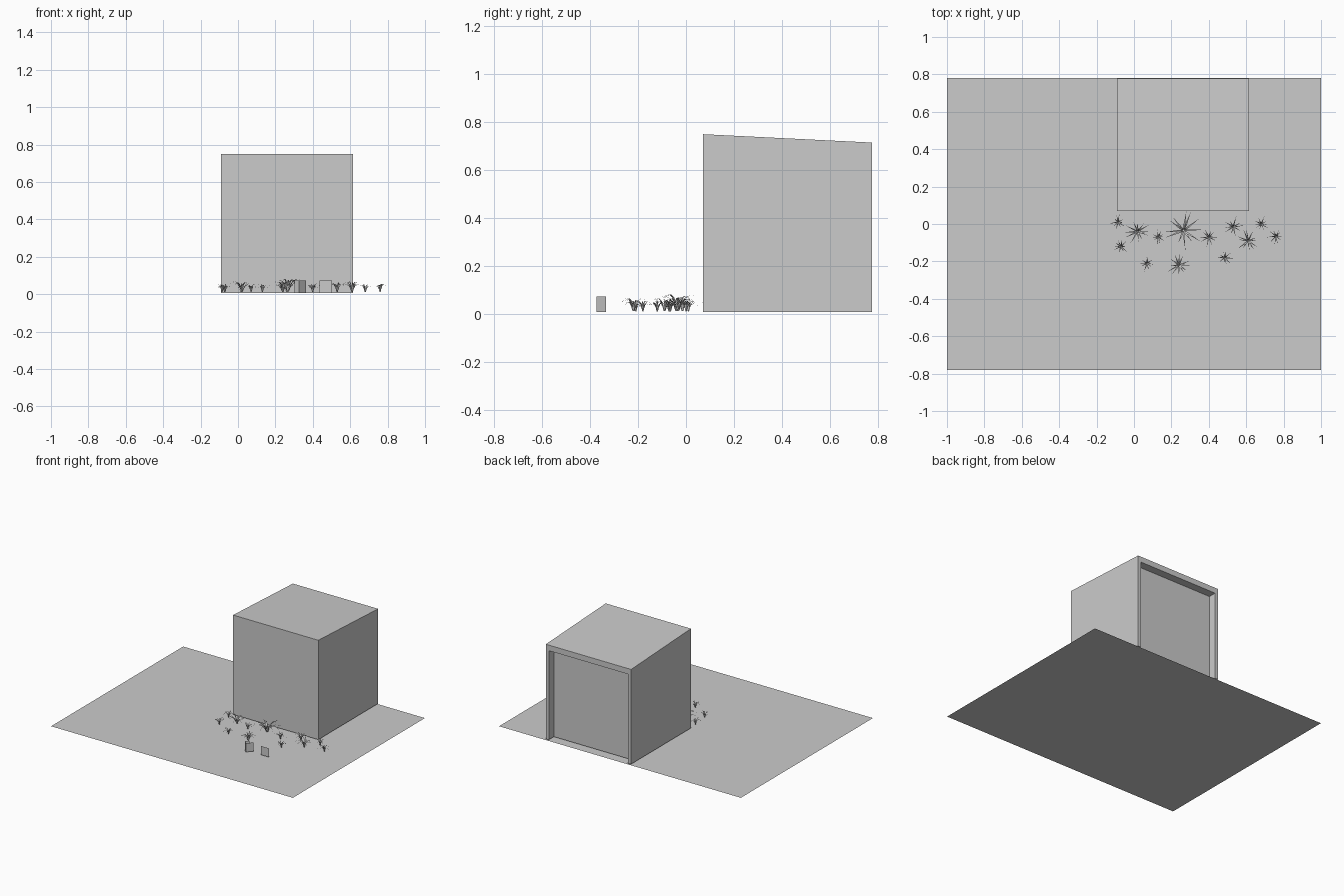
import bpy, bmesh, math, random
from mathutils import Vector

if "Cube" in bpy.data.objects:
    bpy.data.objects.remove(bpy.data.objects["Cube"], do_unlink=True)
random.seed(4)

grey = bpy.data.materials.new("plain grey")
grey.use_nodes = True
grey.diffuse_color = (0.6, 0.6, 0.6, 1)
grey.node_tree.nodes["Principled BSDF"].inputs["Base Color"].default_value = (0.6, 0.6, 0.6, 1)

BASE = 0.007                      # everything stands just above the ground sheet
X0, X1, Y0, Y1 = -0.09, 0.615, 0.07, 0.777


def finish(name, bm):
    mesh = bpy.data.meshes.new(name)
    bm.to_mesh(mesh)
    bm.free()
    mesh.materials.append(grey)
    obj = bpy.data.objects.new(name, mesh)
    bpy.context.collection.objects.link(obj)
    return obj


def prism(name, profile, x0, x1):
    """Extrude a (y, z) profile along x."""
    bm = bmesh.new()
    face = bm.faces.new([bm.verts.new((x0, y, z)) for y, z in profile])
    ext = bmesh.ops.extrude_face_region(bm, geom=[face])
    moved = [g for g in ext["geom"] if isinstance(g, bmesh.types.BMVert)]
    bmesh.ops.translate(bm, verts=moved, vec=(x1 - x0, 0, 0))
    bmesh.ops.recalc_face_normals(bm, faces=bm.faces)
    return finish(name, bm)


def upright_panel(name, a, b, height=0.066):
    """Thin upright sheet between two ground points."""
    bm = bmesh.new()
    bm.faces.new([bm.verts.new((p[0], p[1], z)) for p, z in
                  ((a, BASE), (b, BASE), (b, BASE + height), (a, BASE + height))])
    return finish(name, bm)


# ground sheet
bm = bmesh.new()
bmesh.ops.create_grid(bm, x_segments=1, y_segments=1, size=1)
bmesh.ops.scale(bm, verts=bm.verts, vec=(1, 0.78, 1))
finish("ground", bm)

# building with sloping roof and a recessed opening at the back
building = prism("building", [(Y0, BASE), (Y1, BASE), (Y1, 0.715), (Y0, 0.75)], X0, X1)
cutter = prism("recess_cutter", [(Y1 - 0.06, -0.1), (Y1 + 0.1, -0.1),
                                 (Y1 + 0.1, 0.673), (Y1 - 0.06, 0.673)], X0 + 0.024, X1 - 0.024)
cutter.hide_render = True
cut = building.modifiers.new("recess", "BOOLEAN")
cut.operation, cut.solver, cut.object = "DIFFERENCE", "EXACT", cutter
bpy.context.view_layer.objects.active = building
bpy.ops.object.modifier_apply(modifier=cut.name)
bpy.data.objects.remove(cutter, do_unlink=True)

# small upright panels: a folded one and a flat one
upright_panel("folded_panel_left", (0.326, -0.374), (0.363, -0.335))
upright_panel("folded_panel_right", (0.302, -0.35), (0.326, -0.374))
upright_panel("folded_panel_back", (0.302, -0.35), (0.335, -0.335))
upright_panel("flat_panel", (0.437, -0.352), (0.503, -0.352))


def plant(name, x, y, radius):
    """Tuft of arching, tapering leaves."""
    bm = bmesh.new()
    count = 12 if radius > 0.06 else 10
    height = 0.022 + radius * 0.5
    for i in range(count):
        angle = math.tau * (i + random.uniform(-0.3, 0.3)) / count
        out = Vector((math.cos(angle), math.sin(angle), 0))
        side = Vector((-out.y, out.x, 0))
        reach = radius * random.uniform(0.65, 1.1)
        top = height * random.uniform(0.75, 1.1)
        rows = []
        for s in range(6):
            t = s / 5
            # rises steeply, then droops towards the tip
            centre = Vector((x, y, BASE)) + out * reach * (0.06 + 0.94 * t ** 1.4)
            centre.z += top * math.sin(math.pi * min(1, 0.03 + 0.72 * t))
            half = (0.0015 + radius * 0.06 * math.sin(math.pi * t)) * (1 - t * 0.9)
            rows.append([bm.verts.new(centre + side * half * k) for k in (-1, 1)])
        for a, b in zip(rows, rows[1:]):
            bm.faces.new((a[0], b[0], b[1], a[1]))
    finish(name, bm)


# plants in front of the building: x, y, spread
tufts = [(-0.085, 0.01, 0.045), (-0.07, -0.12, 0.045), (0.02, -0.04, 0.07),
         (0.07, -0.21, 0.045), (0.13, -0.07, 0.04), (0.265, -0.035, 0.1),
         (0.24, -0.22, 0.065), (0.40, -0.07, 0.05), (0.485, -0.18, 0.045),
         (0.53, -0.015, 0.055), (0.61, -0.09, 0.065), (0.68, 0.0, 0.042),
         (0.76, -0.065, 0.045)]
for n, tuft in enumerate(tufts, 1):
    plant(f"plant_{n}", *tuft)
